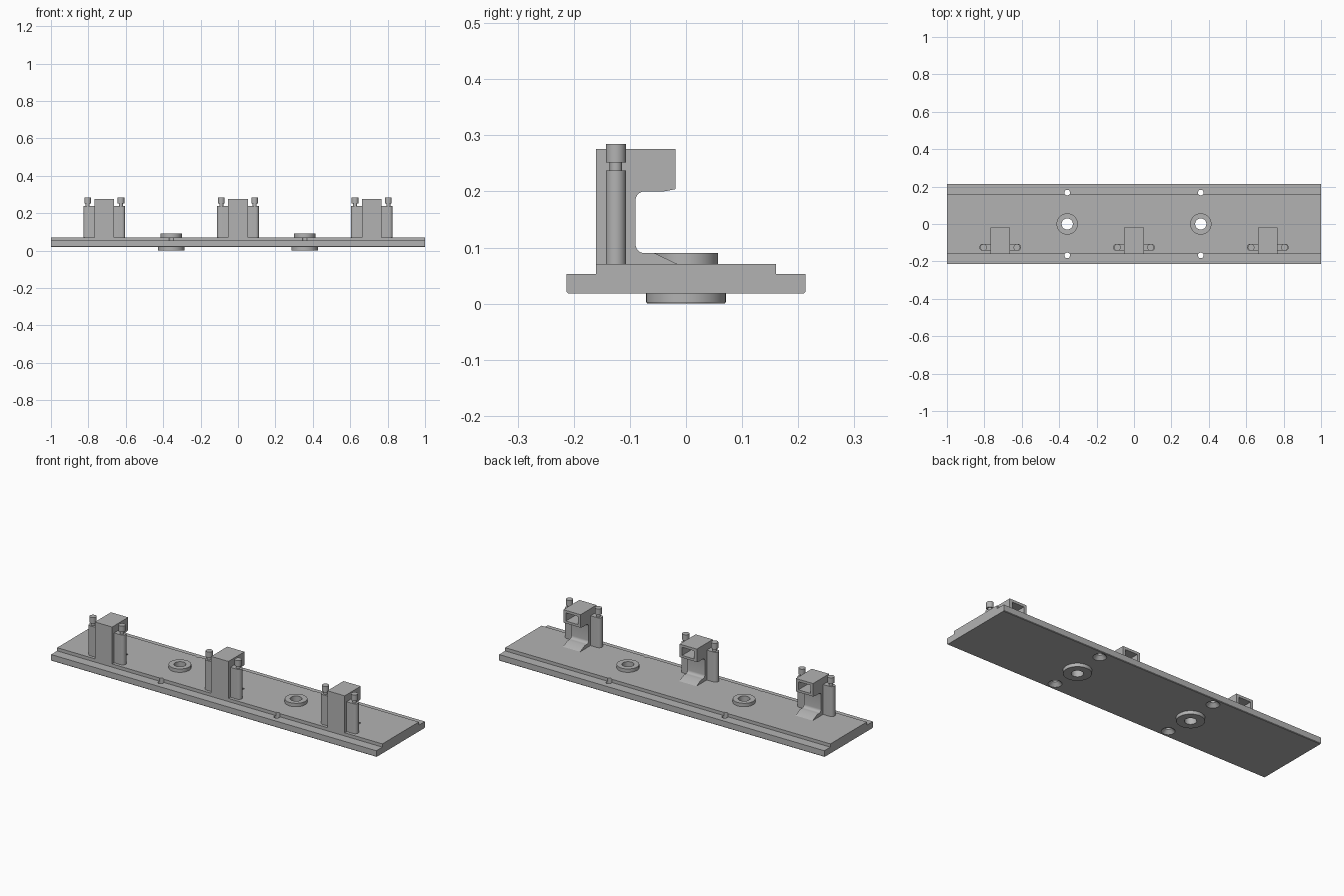
import bpy, bmesh, math
from mathutils import Matrix, Vector

cube = bpy.data.objects.get("Cube")
if cube:
    bpy.data.objects.remove(cube, do_unlink=True)

grey = bpy.data.materials.new("plain_grey")
grey.use_nodes = True
grey.diffuse_color = (0.45, 0.45, 0.45, 1)
grey.node_tree.nodes["Principled BSDF"].inputs["Base Color"].default_value = grey.diffuse_color


def finish(bm, name, smooth=True):
    bmesh.ops.recalc_face_normals(bm, faces=bm.faces)
    mesh = bpy.data.meshes.new(name)
    bm.to_mesh(mesh)
    bm.free()
    mesh.materials.append(grey)
    obj = bpy.data.objects.new(name, mesh)
    bpy.context.collection.objects.link(obj)
    if smooth:
        shade(obj)
    return obj


def activate(obj):
    bpy.ops.object.select_all(action="DESELECT")
    obj.select_set(True)
    bpy.context.view_layer.objects.active = obj


def shade(obj):
    activate(obj)
    bpy.ops.object.shade_smooth_by_angle(angle=math.radians(30))


def extrude(name, points, direction):
    """Extrude a flat outline along a direction."""
    bm = bmesh.new()
    face = bm.faces.new([bm.verts.new(p) for p in points])
    moved = bmesh.ops.extrude_face_region(bm, geom=[face])["geom"]
    bmesh.ops.translate(bm, vec=direction, verts=[v for v in moved if isinstance(v, bmesh.types.BMVert)])
    return finish(bm, name)


def lathe(name, profile, centre, steps=40):
    """Spin a closed radius/height profile about a vertical axis."""
    bm = bmesh.new()
    rings = []
    for i in range(steps):
        a = math.tau * i / steps
        rings.append([bm.verts.new((centre[0] + r * math.cos(a), centre[1] + r * math.sin(a), z))
                      for r, z in profile])
    n = len(profile)
    for i in range(steps):
        a, b = rings[i], rings[(i + 1) % steps]
        for j in range(n):
            k = (j + 1) % n
            bm.faces.new((a[j], b[j], b[k], a[k]))
    return finish(bm, name)


def cylinder(bm, centre, r1, r2, z0, z1, sides=32):
    bmesh.ops.create_cone(bm, cap_ends=True, segments=sides, radius1=r1, radius2=r2, depth=z1 - z0,
                          matrix=Matrix.Translation((centre[0], centre[1], (z0 + z1) / 2)))


def cut(obj, cutter):
    mod = obj.modifiers.new("cut", "BOOLEAN")
    mod.operation = "DIFFERENCE"
    mod.solver = "EXACT"
    mod.object = cutter
    activate(obj)
    bpy.ops.object.modifier_apply(modifier=mod.name)
    bpy.data.objects.remove(cutter, do_unlink=True)
    shade(obj)


def arc(cy, cz, r, start, end, steps=6):
    angles = [math.radians(start + (end - start) * i / steps) for i in range(steps + 1)]
    return [(cy + r * math.cos(a), cz + r * math.sin(a)) for a in angles]


# Stepped base plate
LOW, STEP, TOP = 0.018, 0.053, 0.071
half = [(0.21, LOW), (0.213, 0.021), (0.213, STEP), (0.16, STEP), (0.16, TOP)]
outline = half + [(-y, z) for y, z in reversed(half)]
plate = extrude("base_plate", [(-1, y, z) for y, z in outline], (2, 0, 0))

# Through holes: two large, four small with countersinks underneath
HOLE_X = 0.357
for x in (-HOLE_X, HOLE_X):
    bm = bmesh.new()
    cylinder(bm, (x, 0), 0.03, 0.03, -0.05, 0.15, 40)
    cut(plate, finish(bm, "hole_cutter"))
    for y in (-0.168, 0.168):
        bm = bmesh.new()
        cylinder(bm, (x, y), 0.015, 0.015, -0.05, 0.15)
        cut(plate, finish(bm, "hole_cutter"))
        bm = bmesh.new()
        cylinder(bm, (x, y), 0.036, 0.014, LOW - 0.002, LOW + 0.02)
        cut(plate, finish(bm, "countersink_cutter"))

# Raised rings above and below each large hole
for side, x in (("right", -HOLE_X), ("left", HOLE_X)):
    lathe("upper_ring_" + side, [(0.03, TOP), (0.057, TOP), (0.057, 0.09), (0.03, 0.09)], (x, 0))
    lathe("lower_ring_" + side, [(0.03, 0), (0.069, 0), (0.071, 0.003), (0.071, LOW), (0.03, LOW)], (x, 0))

# C-shaped bracket outline with rounded inner corners
c_shape = [(-0.16, TOP), (-0.016, TOP), (-0.056, 0.09)]
c_shape += arc(-0.074, 0.106, 0.016, 270, 180)
c_shape += arc(-0.074, 0.184, 0.016, 180, 90)
c_shape += [(-0.04, 0.2), (-0.019, 0.204), (-0.019, 0.276), (-0.16, 0.276)]

W = 0.053
PIN_Y = -0.125
for name, x in (("right", -0.715), ("middle", 0), ("left", 0.715)):
    bracket = extrude("bracket_" + name, [(x - W, y, z) for y, z in c_shape], (2 * W, 0, 0))
    # Rectangular socket in the back of the arm
    w = 0.037
    socket = [(x - w, 0, 0.217), (x + w, 0, 0.217), (x + w, 0, 0.262), (x - w, 0, 0.262)]
    cut(bracket, extrude("socket_cutter", socket, (0, -0.12, 0)))

    for s, end in ((-1, "right"), (1, "left")):
        # Side wing with a rounded outer edge
        rounded = arc(0.094, 0, 0.018, -90, 90, 10)
        wing = [(0.05, -0.018)] + rounded + [(0.05, 0.018)]
        extrude(f"wing_{name}_{end}", [(x + s * px, PIN_Y + py, TOP) for px, py in wing],
                (0, 0, 0.237 - TOP))
        # Necked pin on top of the wing
        bm = bmesh.new()
        centre = (x + s * 0.089, PIN_Y)
        cylinder(bm, centre, 0.011, 0.011, 0.235, 0.253, 20)
        cylinder(bm, centre, 0.018, 0.018, 0.252, 0.285, 20)
        finish(bm, f"pin_{name}_{end}")
